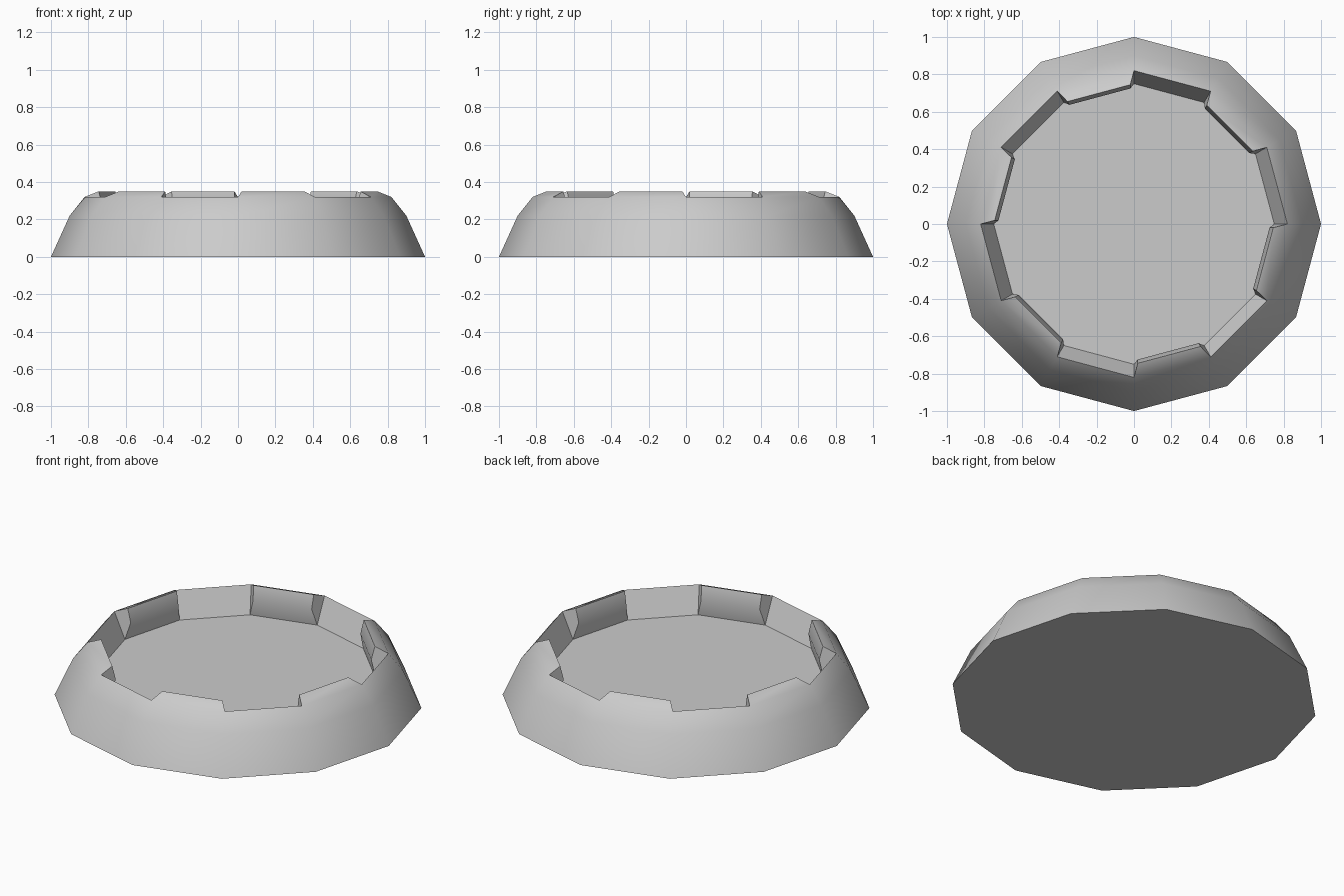
import bpy, bmesh
from math import sin, cos, radians

cube = bpy.data.objects.get("Cube")
if cube:
    bpy.data.objects.remove(cube, do_unlink=True)

SIDES = 12
STEP = 360 / SIDES
INSET = 1.5  # degrees the raised blocks are pulled in at each end

grey = bpy.data.materials.new("plain_grey")
grey.use_nodes = True
colour = (0.6, 0.6, 0.6, 1)
grey.diffuse_color = colour
grey.node_tree.nodes["Principled BSDF"].inputs["Base Color"].default_value = colour

bm = bmesh.new()


def point(radius, z, angle):
    a = radians(angle)
    return bm.verts.new((radius * cos(a), radius * sin(a), z))


def ring(radius, z):
    return [point(radius, z, i * STEP) for i in range(SIDES)]


# Rounded outer wall, from the base up to the rim
outer = [ring(1, 0), ring(0.9, 0.22), ring(0.82, 0.32)]
rim = outer[-1]
floor = ring(0.75, 0.17)
for low, high in zip(outer, outer[1:]):
    for i in range(SIDES):
        j = (i + 1) % SIDES
        bm.faces.new((low[i], low[j], high[j], high[i]))

# Underside and sunken floor
bm.faces.new(outer[0][::-1])
bm.faces.new(floor)

# Inner wall: plain sloped panels alternate with raised blocks
for i in range(SIDES):
    j = (i + 1) % SIDES
    if i % 2 == 0:
        bm.faces.new((rim[i], rim[j], floor[j], floor[i]))
        continue
    ends = []
    for k, angle in ((i, i * STEP + INSET), (j, (i + 1) * STEP - INSET)):
        top = point(0.745, 0.35, angle)
        bulge = point(0.725, 0.27, angle)
        ends.append((rim[k], top, bulge, floor[k]))
    a, b = ends
    for n in range(3):
        bm.faces.new((a[n], b[n], b[n + 1], a[n + 1]))
    bm.faces.new(a)
    bm.faces.new(b[::-1])
    # The end caps meet the rim-to-floor edges of the neighbouring panels

bmesh.ops.recalc_face_normals(bm, faces=bm.faces)
mesh = bpy.data.meshes.new("notched_round_base")
bm.to_mesh(mesh)
bm.free()
mesh.materials.append(grey)
base = bpy.data.objects.new("notched_round_base", mesh)
bpy.context.collection.objects.link(base)

# Smooth the curved walls, keep the notches and floor crisp
bpy.ops.object.select_all(action="DESELECT")
base.select_set(True)
bpy.context.view_layer.objects.active = base
bpy.ops.object.shade_smooth_by_angle(angle=radians(40))
